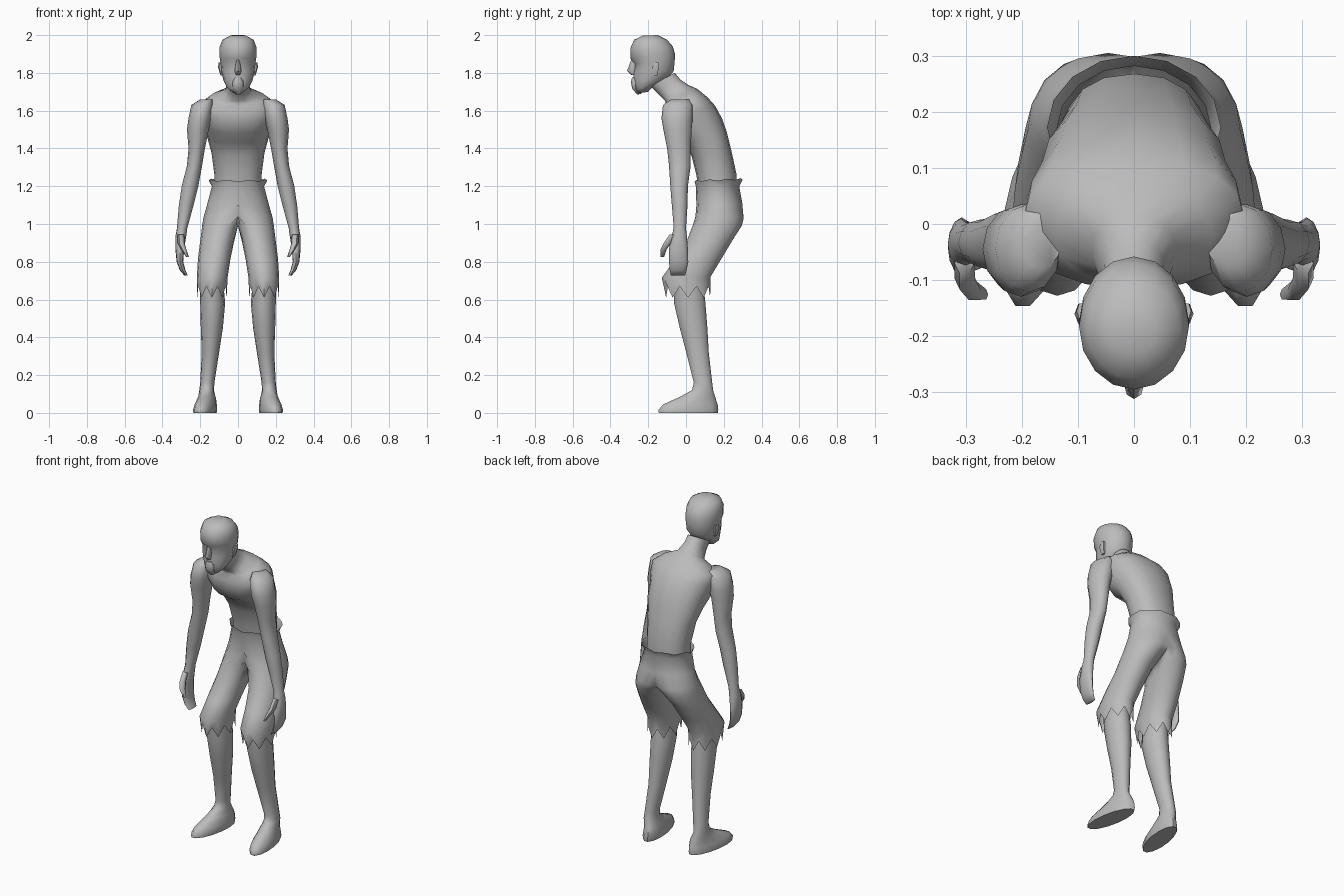
import bpy, bmesh, math

grey = bpy.data.materials.new("plain_grey")
grey.diffuse_color = (0.5, 0.5, 0.5, 1)


def loft(name, rings, n=16, p=1.0, tweak=None, mirror=False, cap=(True, True), angle=60):
    """Skin oval rings: (x0, x1, front_y, front_z, back_y, back_z)."""
    bm = bmesh.new()
    loops = []
    for i, (x0, x1, fy, fz, by, bz) in enumerate(rings):
        loop = []
        for k in range(n):
            a = math.tau * k / n
            c, s = math.cos(a), math.sin(a)
            c = math.copysign(abs(c) ** p, c)
            s = math.copysign(abs(s) ** p, s)
            t = (s + 1) / 2
            co = [(x0 + x1) / 2 + c * (x1 - x0) / 2, fy + (by - fy) * t, fz + (bz - fz) * t]
            if tweak:
                tweak(co, i, k)
            loop.append(bm.verts.new(co))
        loops.append(loop)
    for a, b in zip(loops, loops[1:]):
        for k in range(n):
            j = (k + 1) % n
            bm.faces.new((a[k], a[j], b[j], b[k]))
    if cap[0]:
        bm.faces.new(loops[0][::-1])
    if cap[1]:
        bm.faces.new(loops[-1])
    bmesh.ops.recalc_face_normals(bm, faces=bm.faces)
    if mirror:
        # drop any wall lying on the mirror plane
        wall = [f for f in bm.faces if all(v.co.x < 1e-4 for v in f.verts)]
        bmesh.ops.delete(bm, geom=wall, context='FACES')
    me = bpy.data.meshes.new(name)
    bm.to_mesh(me)
    bm.free()
    me.materials.append(grey)
    ob = bpy.data.objects.new(name, me)
    bpy.context.collection.objects.link(ob)
    bpy.ops.object.select_all(action='DESELECT')
    ob.select_set(True)
    bpy.context.view_layer.objects.active = ob
    bpy.ops.object.shade_smooth_by_angle(angle=math.radians(angle))
    if mirror:
        ob.modifiers.new("mirror", 'MIRROR')
    return ob


def mid(w, fy, fz, by, bz):
    """Ring centred on x = 0."""
    return (-w, w, fy, fz, by, bz)


def flat(x0, x1, fy, by, z):
    """Level ring."""
    return (x0, x1, fy, z, by, z)


# Stooped torso and neck
loft("torso", [
    mid(.125, .065, 1.19, .265, 1.19),
    mid(.125, .055, 1.26, .268, 1.26),
    mid(.14, .03, 1.36, .24, 1.39),
    mid(.163, -.01, 1.43, .215, 1.49),
    mid(.175, -.085, 1.48, .19, 1.56),
    mid(.195, -.115, 1.55, .155, 1.625),
    mid(.20, -.115, 1.60, .115, 1.67),
    mid(.14, -.105, 1.635, .06, 1.715),
    mid(.075, -.11, 1.65, .015, 1.735),
    mid(.058, -.15, 1.69, -.03, 1.765),
    mid(.055, -.19, 1.73, -.06, 1.80),
], p=.88)


# Head with sunken eye sockets
def eye_sockets(co, i, k):
    if i == 4 and co[1] < -.22 and .02 < abs(co[0]) < .06:
        co[1] += .014


loft("head", [
    mid(.028, -.25, 1.692, -.20, 1.70),
    mid(.058, -.27, 1.715, -.17, 1.73),
    mid(.076, -.275, 1.75, -.10, 1.765),
    mid(.088, -.28, 1.80, -.065, 1.81),
    mid(.093, -.277, 1.85, -.06, 1.86),
    mid(.098, -.293, 1.875, -.058, 1.90),
    mid(.098, -.295, 1.93, -.07, 1.94),
    mid(.083, -.275, 1.975, -.10, 1.975),
    mid(.04, -.23, 1.997, -.15, 2.0),
], tweak=eye_sockets)

loft("nose", [
    mid(.008, -.29, 1.87, -.26, 1.87),
    mid(.018, -.312, 1.81, -.26, 1.81),
    mid(.012, -.29, 1.79, -.26, 1.79),
], n=8)

loft("goatee", [
    mid(.014, -.258, 1.685, -.235, 1.69),
    mid(.028, -.284, 1.715, -.25, 1.715),
    mid(.03, -.292, 1.75, -.25, 1.75),
    mid(.018, -.286, 1.775, -.25, 1.775),
], n=8)

loft("ears", [
    flat(.075, .092, -.175, -.15, 1.785),
    flat(.08, .106, -.18, -.14, 1.83),
    flat(.085, .102, -.17, -.14, 1.855),
], n=6, mirror=True)

# Arms hanging down into curled hands
loft("arms", [
    flat(.13, .20, -.08, .02, 1.66),
    flat(.13, .247, -.122, .035, 1.63),
    flat(.14, .262, -.13, .035, 1.56),
    flat(.155, .27, -.12, .03, 1.50),
    flat(.175, .262, -.10, .025, 1.40),
    flat(.19, .27, -.09, .025, 1.31),
    flat(.21, .298, -.083, .01, 1.20),
    flat(.235, .313, -.075, .008, 1.10),
    flat(.268, .323, -.065, 0, .98),
    flat(.275, .332, -.077, .005, .93),
    flat(.285, .332, -.09, .01, .87),
    flat(.29, .325, -.09, .012, .80),
    flat(.278, .308, -.086, .003, .755),
    flat(.266, .284, -.08, -.005, .727),
], n=12, mirror=True)

loft("thumbs", [
    flat(.285, .32, -.09, -.05, .945),
    flat(.283, .32, -.12, -.075, .90),
    flat(.273, .302, -.138, -.10, .865),
    flat(.26, .274, -.136, -.115, .825),
], n=6, mirror=True)


# Ragged knee-length shorts: open shell with a frayed waist and hem
def fray(co, i, k):
    co[0] = max(co[0], 0)
    if i == 0:
        co[2] += .008 * (k % 2)
    elif i == 8:
        co[2] += -.04 if k % 2 == 0 else .02


loft("shorts", [
    mid(.155, .045, 1.225, .30, 1.235),
    mid(.138, .052, 1.20, .282, 1.20),
    mid(.163, .055, 1.10, .298, 1.11),
    (-.09, .183, .05, 1.04, .305, 1.03),
    (-.02, .19, .035, .99, .295, .99),
    (.02, .20, .0, .90, .25, .92),
    (.04, .212, -.06, .81, .19, .82),
    (.055, .218, -.128, .715, .13, .72),
    (.06, .216, -.105, .65, .128, .65),
], tweak=fray, mirror=True, cap=(False, False))


# Lower legs running into bare feet that turn outward
def turn_out(co, i, k):
    if co[2] < .1:
        co[0] += (.05 - co[1]) * .15


loft("legs_and_feet", [
    flat(.08, .20, -.07, .09, .72),
    flat(.068, .20, -.065, .105, .58),
    flat(.08, .197, -.035, .115, .45),
    flat(.10, .192, 0, .122, .32),
    flat(.125, .20, .04, .14, .16),
    flat(.127, .205, .03, .145, .12),
    (.12, .213, -.035, .085, .16, .075),
    (.112, .222, -.125, .045, .172, .04),
    flat(.11, .228, -.15, .175, .015),
    flat(.112, .226, -.148, .172, 0),
], n=14, tweak=turn_out, mirror=True, angle=50)
